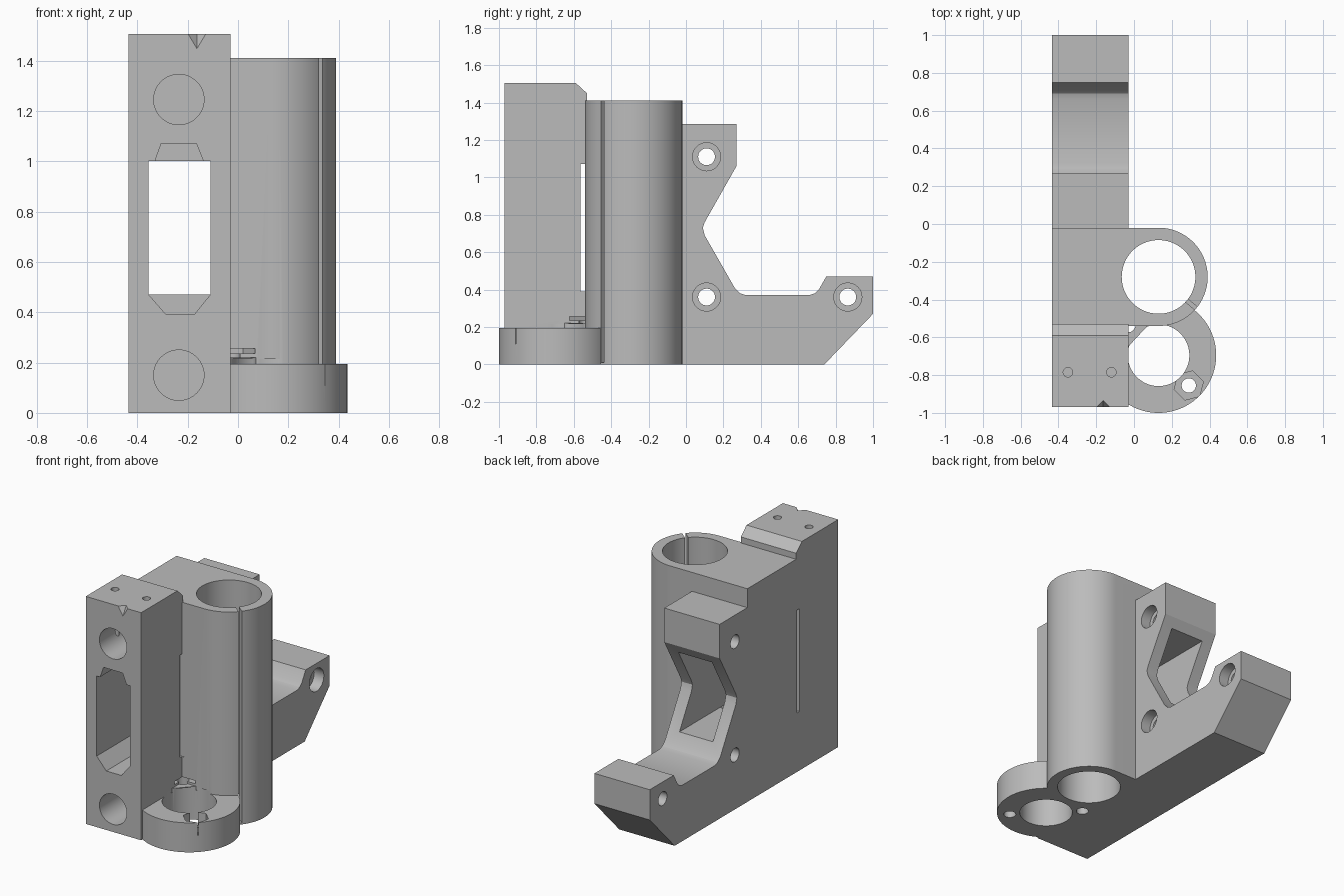
import bpy, bmesh, math
from mathutils import Matrix, Vector

cube = bpy.data.objects.get("Cube")
if cube:
    bpy.data.objects.remove(cube, do_unlink=True)

grey = bpy.data.materials.new("plain_grey")
grey.use_nodes = True
grey.diffuse_color = (0.5, 0.5, 0.5, 1)
grey.node_tree.nodes["Principled BSDF"].inputs["Base Color"].default_value = (0.5, 0.5, 0.5, 1)

LEFT, RIGHT = -0.435, -0.03          # sides of the main plate
BEARING = (0.13, -0.28)              # smooth rod bearing centre
NUT = (0.13, -0.695)                 # lead screw nut centre


def make(name, bm):
    bmesh.ops.recalc_face_normals(bm, faces=bm.faces)
    mesh = bpy.data.meshes.new(name)
    bm.to_mesh(mesh)
    bm.free()
    mesh.materials.append(grey)
    obj = bpy.data.objects.new(name, mesh)
    bpy.context.collection.objects.link(obj)
    return obj


def prism(name, points, axis, lo, hi):
    """Extrude a 2D outline along an axis: x uses (y, z), y uses (x, z), z uses (x, y)."""
    i = "xyz".index(axis)
    bm = bmesh.new()
    verts = []
    for p in points:
        co = list(p)
        co.insert(i, lo)
        verts.append(bm.verts.new(co))
    face = bm.faces.new(verts)
    new = bmesh.ops.extrude_face_region(bm, geom=[face])["geom"]
    step = Vector((0, 0, 0))
    step[i] = hi - lo
    bmesh.ops.translate(bm, verts=[v for v in new if isinstance(v, bmesh.types.BMVert)], vec=step)
    return make(name, bm)


def circle(centre, r, n=64, turn=0.0):
    return [(centre[0] + r * math.cos(turn + math.tau * k / n),
             centre[1] + r * math.sin(turn + math.tau * k / n)) for k in range(n)]


def rect(a0, b0, a1, b1):
    return [(a0, b0), (a1, b0), (a1, b1), (a0, b1)]


def combine(target, other, operation):
    mod = target.modifiers.new(other.name, "BOOLEAN")
    mod.operation = operation
    mod.solver = "EXACT"
    mod.object = other
    bpy.context.view_layer.objects.active = target
    bpy.ops.object.modifier_apply(modifier=mod.name)
    bpy.data.objects.remove(other, do_unlink=True)


# Main plate with the stepped top, motor notch and foot
body = prism("carriage_end", [
    (-0.97, 0), (0.74, 0), (1, 0.27), (1, 0.47), (0.75, 0.47), (0.71, 0.40), (0.69, 0.38),
    (0.66, 0.37), (0.32, 0.37), (0.29, 0.38), (0.26, 0.41), (0.10, 0.69), (0.09, 0.73),
    (0.10, 0.76), (0.27, 1.06), (0.27, 1.285), (-0.03, 1.285), (-0.03, 1.40),
    (-0.53, 1.40), (-0.53, 1.45), (-0.59, 1.505), (-0.97, 1.505)], "x", LEFT, RIGHT)

# Bearing sleeve, its web, nut flange and corner gusset
for part in (
        prism("bearing_web", rect(LEFT, -0.54, BEARING[0], -0.02), "z", 0, 1.41),
        prism("bearing_sleeve", circle(BEARING, 0.26, 96), "z", 0, 1.41),
        prism("nut_flange", circle(NUT, 0.305, 96), "z", 0, 0.195),
        prism("corner_gusset", [(-0.05, -0.67), (0.09, -0.52), (-0.05, -0.52)], "z", 0.1, 0.22)):
    combine(body, part, "UNION")

cuts = [
    # Bearing bore and lead screw bore
    prism("bearing_bore", circle(BEARING, 0.195, 96), "z", -0.1, 1.6),
    prism("screw_bore", circle(NUT, 0.163, 96), "z", -0.1, 0.215),
    # Belt passage, wider at the front
    prism("belt_passage", rect(-0.355, 0.47, -0.11, 1.0), "y", -1.1, 0.5),
    prism("belt_mouth", [(-0.355, 0.47), (-0.285, 0.39), (-0.175, 0.39), (-0.11, 0.47),
                         (-0.11, 0.93), (-0.165, 1.07), (-0.305, 1.07), (-0.355, 0.93)],
          "y", -1.1, -0.2),
    # Tension relief slot across the plate
    prism("relief_slot", rect(-0.565, 0.39, -0.538, 1.07), "x", -0.6, -0.015),
    # Captive nut pocket
    prism("upper_nut_slot", circle((-0.03, -0.535), 0.1, 6), "z", 0.235, 0.255),
    prism("lower_nut_trap", circle((0.29, -0.855), 0.08, 6, math.radians(15)), "z", 0.11, 0.3),
]

# Horizontal rod sockets
for z in (0.15, 1.245):
    cuts.append(prism("rod_socket", circle((-0.235, z), 0.1), "y", -1.1, -0.03))

# Counterbored bolt holes
for centre in ((0.11, 1.11), (0.11, 0.36), (0.865, 0.36)):
    cuts.append(prism("bolt_hole", circle(centre, 0.045, 32), "x", -0.6, 0.0))
    cuts.append(prism("bolt_head_recess", circle(centre, 0.075, 48), "x", -0.1, -0.001))

# Flange screw holes and top pilot holes
for centre, top in (((0.29, -0.855), 0.3), ((-0.03, -0.535), 0.245)):
    cuts.append(prism("flange_screw_hole", circle(centre, 0.038, 24), "z", -0.1, top))
for x in (-0.35, -0.12):
    cuts.append(prism("pilot_hole", circle((x, -0.785), 0.025, 24), "z", 1.15, 1.6))

# Clamp slit through the sleeve wall
slit = prism("clamp_slit", rect(0.17, -0.01, 0.30, 0.01), "z", 0.01, 1.6)
slit.data.transform(Matrix.Translation((*BEARING, 0)) @ Matrix.Rotation(math.radians(-40), 4, "Z"))
cuts.append(slit)

# Pointed index notch on the front top edge
bm = bmesh.new()
bmesh.ops.create_cone(bm, cap_ends=True, segments=4, radius1=0.0, radius2=0.036, depth=0.06,
                      matrix=Matrix.Translation((-0.163, -0.97, 1.477)))
cuts.append(make("index_notch", bm))

for cut in cuts:
    combine(body, cut, "DIFFERENCE")

# Crisp edges with smooth bores
bpy.ops.object.select_all(action="DESELECT")
body.select_set(True)
bpy.context.view_layer.objects.active = body
bpy.ops.object.shade_smooth_by_angle(angle=math.radians(25))
